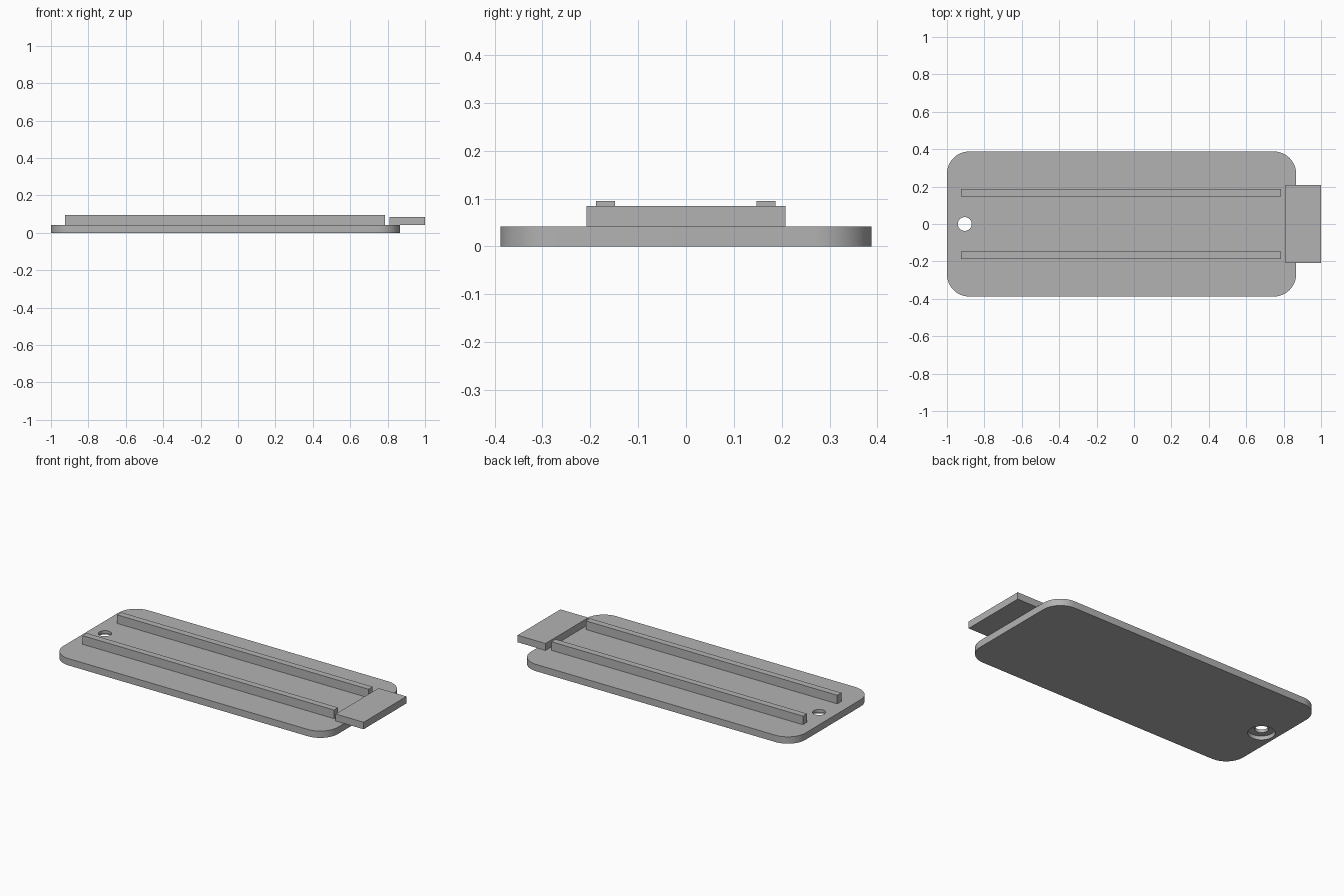
import bpy
import bmesh
from mathutils import Matrix

cube = bpy.data.objects.get("Cube")
if cube:
    bpy.data.objects.remove(cube, do_unlink=True)

grey = bpy.data.materials.new("plain grey")
grey.use_nodes = True
colour = (0.45, 0.45, 0.45, 1)
grey.diffuse_color = colour
grey.node_tree.nodes["Principled BSDF"].inputs["Base Color"].default_value = colour


def add_object(name, bm):
    mesh = bpy.data.meshes.new(name)
    bm.to_mesh(mesh)
    bm.free()
    obj = bpy.data.objects.new(name, mesh)
    bpy.context.collection.objects.link(obj)
    mesh.materials.append(grey)
    return obj


def box(name, x, y, z, corner=0):
    """Box from (min, max) ranges, with optional rounded upright edges."""
    bm = bmesh.new()
    bmesh.ops.create_cube(bm, size=1)
    ranges = (x, y, z)
    for v in bm.verts:
        v.co = [lo if c < 0 else hi for c, (lo, hi) in zip(v.co, ranges)]
    if corner:
        upright = [e for e in bm.edges
                   if abs(e.verts[0].co.z - e.verts[1].co.z) > 0.001]
        bmesh.ops.bevel(bm, geom=upright, offset=corner, segments=12,
                        profile=0.5, affect='EDGES')
    return add_object(name, bm)


def cut_hole(target, name, x, radius, z):
    bm = bmesh.new()
    bmesh.ops.create_cone(bm, cap_ends=True, segments=48, radius1=radius,
                          radius2=radius, depth=z[1] - z[0],
                          matrix=Matrix.Translation((x, 0, sum(z) / 2)))
    cutter = add_object(name, bm)
    cutter.hide_render = True
    cutter.hide_set(True)
    cutter.display_type = 'WIRE'
    mod = target.modifiers.new(name, 'BOOLEAN')
    mod.operation = 'DIFFERENCE'
    mod.solver = 'EXACT'
    mod.object = cutter
    bpy.context.view_layer.objects.active = target
    bpy.ops.object.modifier_apply(modifier=name)
    bpy.data.objects.remove(cutter, do_unlink=True)


# Base plate with a through hole, counterbored underneath
plate_top = 0.042
plate = box("base_plate", (-1, 0.867), (-0.388, 0.388), (0, plate_top), corner=0.12)
cut_hole(plate, "screw_hole", -0.905, 0.037, (-0.1, 0.1))
cut_hole(plate, "counterbore", -0.905, 0.075, (-0.1, 0.024))

# Pair of guide rails
for side, y in (("right", -0.168), ("left", 0.167)):
    box(side + "_rail", (-0.925, 0.785), (y - 0.02, y + 0.02), (plate_top, 0.095))

# End tab overhanging the plate
box("end_tab", (0.81, 1), (-0.208, 0.208), (plate_top, 0.085))

bpy.ops.object.select_all(action='DESELECT')
plate.select_set(True)
bpy.context.view_layer.objects.active = plate
bpy.ops.object.shade_smooth_by_angle()
